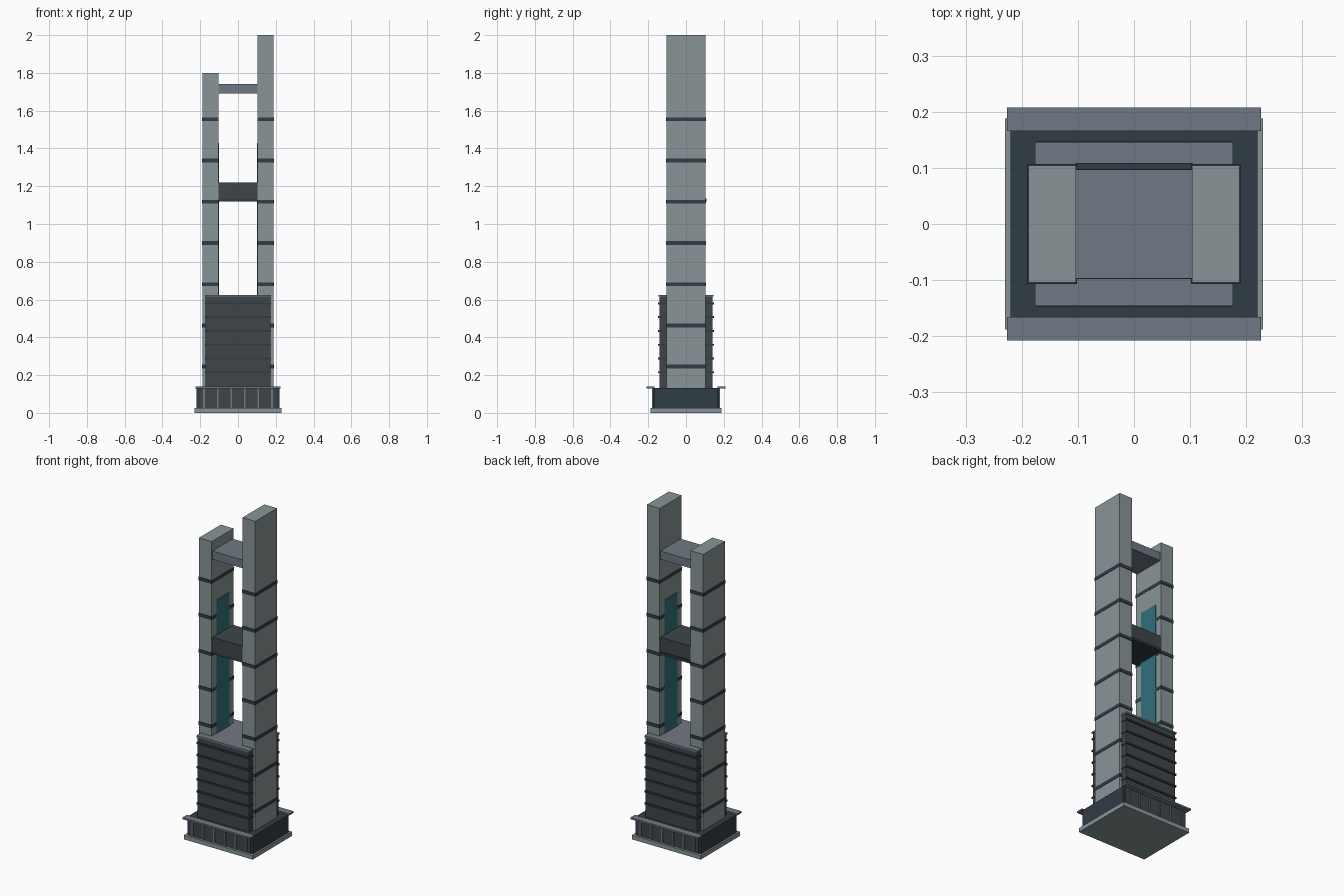
import bpy

if "Cube" in bpy.data.objects:
    bpy.data.objects.remove(bpy.data.objects["Cube"])


def material(name, r, g, b):
    m = bpy.data.materials.new(name)
    m.diffuse_color = (r, g, b, 1)
    m.use_nodes = True
    m.node_tree.nodes["Principled BSDF"].inputs["Base Color"].default_value = m.diffuse_color
    return m


CONCRETE = material("pale_concrete", 0.25, 0.30, 0.31)
STEEL = material("blue_grey_steel", 0.16, 0.19, 0.23)
DARK = material("dark_grey_panel", 0.05, 0.06, 0.065)
SLATE = material("dark_slate", 0.03, 0.045, 0.06)
TEAL = material("teal_glass", 0.03, 0.16, 0.20)


def box(name, x, y, z, mat):
    """Box from (min, max) ranges on each axis."""
    bpy.ops.mesh.primitive_cube_add(
        size=1, location=[(a + b) / 2 for a, b in (x, y, z)])
    o = bpy.context.object
    o.name = name
    o.scale = [b - a for a, b in (x, y, z)]
    bpy.ops.object.transform_apply(location=False, rotation=False, scale=True)
    o.data.materials.append(mat)
    return o


def span(a, b, side):
    """Range a..b mirrored to the given side."""
    return tuple(sorted((a * side, b * side)))


# Base: ground plate, slate core
box("ground_plate", (-0.23, 0.23), (-0.188, 0.188), (0, 0.025), CONCRETE)
box("base_core", (-0.22, 0.22), (-0.17, 0.17), (0.025, 0.132), SLATE)

# Front and back base details: panel, ribs, overhanging ledge
for side, label in ((-1, "front"), (1, "back")):
    box(f"base_panel_{label}", (-0.205, 0.205), span(0.165, 0.174, side),
        (0.025, 0.13), DARK)
    box(f"base_ledge_{label}", (-0.226, 0.226), span(0.166, 0.208, side),
        (0.13, 0.14), STEEL)
    for i in range(6):
        x = (i - 2.5) * 0.072
        box(f"base_rib_{label}", (x - 0.004, x + 0.004),
            span(0.17, 0.18, side), (0.025, 0.13), STEEL)

# Podium: block, fins and cap
box("podium_block", (-0.173, 0.173), (-0.14, 0.14), (0.13, 0.617), DARK)
box("podium_cap", (-0.176, 0.176), (-0.146, 0.146), (0.615, 0.625), STEEL)
for i in range(6):
    z = 0.215 + i * 0.073
    box("podium_fin", (-0.176, 0.176), (-0.147, 0.147),
        (z - 0.005, z + 0.005), SLATE)

# Twin towers with bands and inner glass strips
for side, label, top in ((-1, "left", 1.80), (1, "right", 2.0)):
    box(f"tower_{label}", span(0.103, 0.188, side), (-0.104, 0.104),
        (0.13, top), CONCRETE)
    for i in range(7):
        z = 0.245 + i * 0.2183
        box(f"tower_band_{label}", span(0.102, 0.19, side), (-0.107, 0.107),
            (z - 0.01, z + 0.01), SLATE)
    box(f"glass_strip_{label}", span(0.1, 0.104, side), (-0.06, 0.06),
        (0.62, 1.43), TEAL)

# Bridges joining the towers
box("upper_bridge", (-0.104, 0.104), (-0.097, 0.097), (1.69, 1.74), STEEL)
box("middle_bridge", (-0.104, 0.104), (-0.098, 0.098), (1.133, 1.22), DARK)
box("middle_bridge_sill", (-0.104, 0.104), (-0.098, 0.109), (1.12, 1.134), SLATE)
